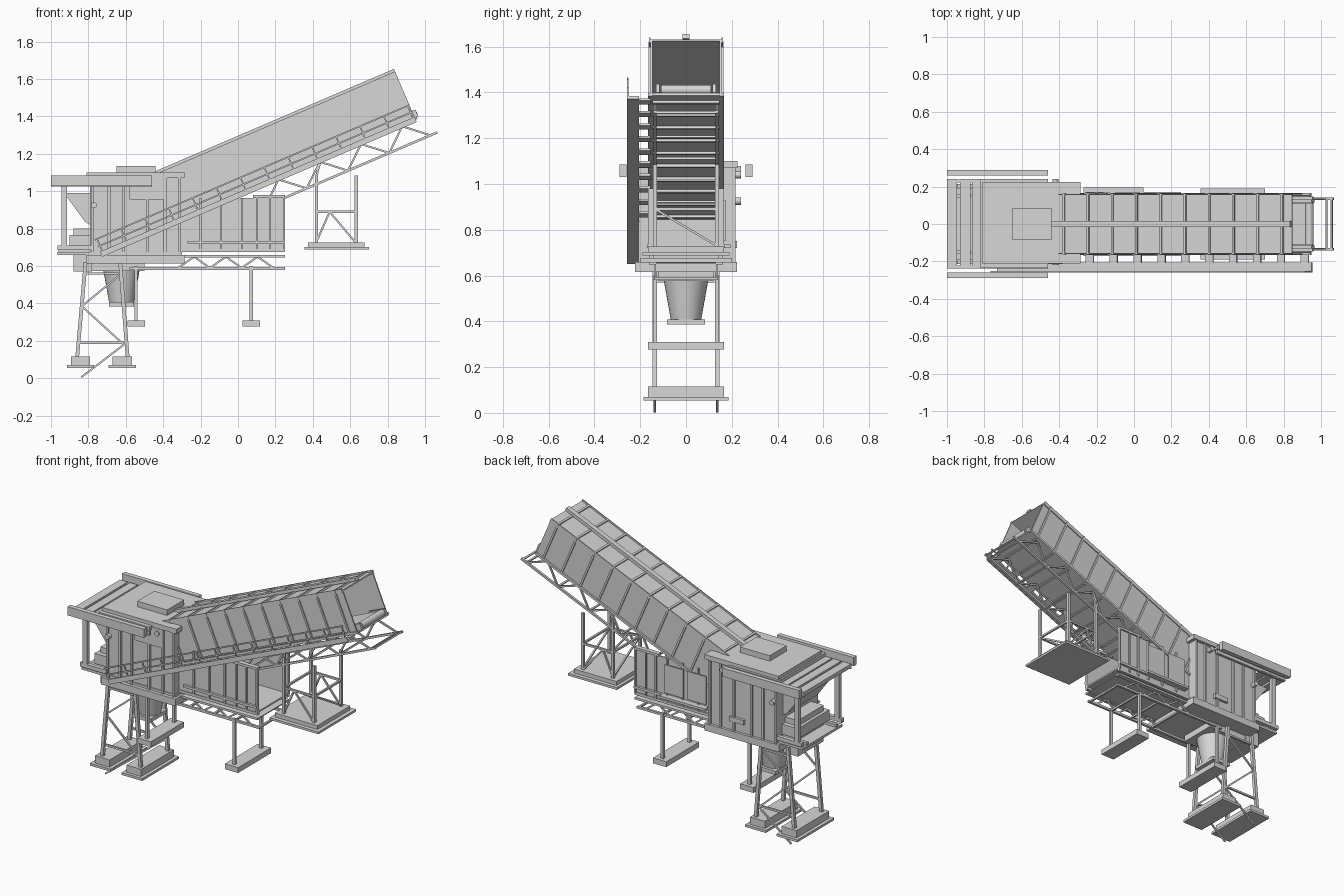
import bpy, bmesh, math
from mathutils import Vector, Matrix

steel = bpy.data.materials.new("light grey steel")
steel.diffuse_color = (0.68, 0.68, 0.68, 1)

ANG = math.radians(23.2)
# Gallery frame: x runs down the slope (negative = towards the house), z is square to the floor
SLOPE = Matrix.Translation((0.95, 0, 1.383)) @ Matrix.Rotation(-ANG, 4, 'Y')


class Part:
    """Collects boxes, bars and tapered tubes into one named object."""
    def __init__(self, name, frame=None):
        self.name, self.bm, self.frame = name, bmesh.new(), frame or Matrix()

    def box(self, x, y, z):
        size = Matrix.Diagonal((x[1] - x[0], y[1] - y[0], z[1] - z[0], 1))
        mid = Matrix.Translation(((x[0] + x[1]) / 2, (y[0] + y[1]) / 2, (z[0] + z[1]) / 2))
        bmesh.ops.create_cube(self.bm, size=1, matrix=mid @ size)
        return self

    def pair(self, x, y, z):
        self.box(x, y, z)
        return self.box(x, (-y[1], -y[0]), z)

    def bar(self, p, q, w=0.012):
        p, q = Vector(p), Vector(q)
        d = q - p
        rot = d.to_track_quat('Z', 'Y').to_matrix().to_4x4()
        m = Matrix.Translation((p + q) / 2) @ rot @ Matrix.Diagonal((w, w, d.length, 1))
        bmesh.ops.create_cube(self.bm, size=1, matrix=m)
        return self

    def bars(self, pts, y, w=0.012):
        # zigzag of bars in the xz plane, repeated on both sides
        for (a, b), (c, d) in zip(pts, pts[1:]):
            for s in (-y, y):
                self.bar((a, s, b), (c, s, d), w)
        return self

    def tube(self, at, r1, r2, depth, rot=None, sides=32):
        m = Matrix.Translation(at) @ (rot or Matrix())
        bmesh.ops.create_cone(self.bm, cap_ends=True, segments=sides, radius1=r1,
                              radius2=r2, depth=depth, matrix=m)
        return self

    def prism(self, profile, y0, y1):
        vs = [self.bm.verts.new((x, y0, z)) for x, z in profile]
        f = self.bm.faces.new(vs)
        ext = bmesh.ops.extrude_face_region(self.bm, geom=[f])['geom']
        bmesh.ops.translate(self.bm, vec=(0, y1 - y0, 0),
                            verts=[v for v in ext if isinstance(v, bmesh.types.BMVert)])
        return self

    def done(self, smooth=False):
        bmesh.ops.recalc_face_normals(self.bm, faces=self.bm.faces)
        me = bpy.data.meshes.new(self.name)
        self.bm.to_mesh(me)
        self.bm.free()
        me.materials.append(steel)
        ob = bpy.data.objects.new(self.name, me)
        ob.matrix_world = self.frame
        bpy.context.collection.objects.link(ob)
        if smooth:
            bpy.context.view_layer.objects.active = ob
            ob.select_set(True)
            bpy.ops.object.shade_smooth_by_angle()
            ob.select_set(False)


# ---- inclined gallery: open-ended roof, side walls and floor
L = 1.42
g = Part("gallery_shell", SLOPE)
g.box((-L, 0), (-0.155, 0.155), (0.262, 0.27))
g.pair((-L, 0), (0.147, 0.155), (0.0, 0.262))
g.box((-1.8, 0.01), (-0.147, 0.147), (0.0, 0.01))
g.done()

r = Part("gallery_ribs", SLOPE)
for i in range(10):
    x = -0.055 - i * 0.141
    r.box((x - 0.006, x + 0.006), (-0.163, 0.163), (0.27, 0.28))
    r.pair((x - 0.006, x + 0.006), (0.155, 0.163), (0.0, 0.27))
    r.box((x - 0.006, x + 0.006), (-0.147, 0.147), (-0.012, 0.0))
r.pair((-L, 0), (0.155, 0.161), (0.255, 0.28))
r.pair((-1.6, 0), (0.155, 0.165), (0.0, 0.015))
r.done()
Part("roof_ridge_rail", SLOPE).box((-1.42, 0), (-0.016, 0.016), (0.275, 0.295)).done()

# ---- belt and head roller at the open end
b = Part("belt", SLOPE)
b.box((-1.8, -0.01), (-0.11, 0.11), (0.035, 0.043))
b.tube((0.0, 0, 0.03), 0.022, 0.022, 0.22, Matrix.Rotation(math.pi / 2, 4, 'X'))
b.pair((-0.1, 0.02), (0.115, 0.13), (0.01, 0.05))
b.done()

# ---- walkway with handrail on the front side
w = Part("walkway", SLOPE)
w.box((-1.83, 0.0), (-0.255, -0.205), (-0.012, 0.0))
w.box((-1.83, 0.0), (-0.258, -0.25), (-0.014, 0.016))
for i in range(14):
    x = -0.02 - i * 0.139
    w.box((x - 0.045, x), (-0.21, -0.155), (-0.012, -0.002))
w.done()
h = Part("handrail", SLOPE)
for z in (0.045, 0.085):
    h.box((-1.83, 0), (-0.258, -0.251), (z - 0.004, z + 0.004))
for i in range(14):
    x = -0.01 - i * 0.139
    h.box((x - 0.004, x + 0.004), (-0.258, -0.251), (0, 0.085))
h.done()

# ---- light truss below the gallery
t = Part("gallery_truss", SLOPE)
zig = [(-0.92 + 0.12 * i, -0.005 if i % 2 else -0.108) for i in range(9)]
t.bars([(-0.94, -0.108), (0.08, -0.108)], 0.135, 0.013)
t.bars(zig, 0.135, 0.01)
for x, z in zig[::2] + [(0.07, -0.108)]:
    t.bar((x, -0.14, z), (x, 0.14, z), 0.01)
t.done()

# ---- support tower under the upper end
s = Part("upper_tower")
s.box((0.355, 0.70), (-0.19, 0.19), (0.688, 0.702))
s.box((0.375, 0.675), (-0.165, 0.165), (0.702, 0.727))
for x in (0.42, 0.632):
    s.bars([(x, 0.725), (x, 1.085)], 0.135, 0.017)
    s.bar((x, -0.135, 0.89), (x, 0.135, 0.89))
    s.bar((x, -0.135, 0.89), (x, 0.135, 0.73), 0.01)
s.bars([(0.42, 0.89), (0.632, 0.89)], 0.135)
s.bars([(0.42, 0.73), (0.49, 0.89), (0.625, 0.73)], 0.135, 0.01)
s.bars([(0.42, 1.085), (0.44, 1.16)], 0.135)
s.done()

# ---- lower open trough beside the house
c = Part("lower_trough")
c.pair((-0.31, 0.25), (0.145, 0.155), (0.69, 0.965))
c.box((-0.31, 0.25), (-0.145, 0.145), (0.69, 0.70))
for x in (-0.2, -0.09, 0.02, 0.10, 0.17, 0.245):
    c.pair((x - 0.005, x + 0.005), (0.155, 0.165), (0.69, 0.965))
c.pair((-0.27, 0.25), (0.155, 0.17), (0.72, 0.735))
c.pair((0.08, 0.25), (0.135, 0.165), (0.965, 0.98))
c.box((-0.27, 0.05), (0.165, 0.195), (0.72, 0.735))
for x in (-0.26, -0.10):
    c.box((x, x + 0.13), (0.165, 0.172), (0.75, 0.93))
c.done()

# ---- base frame below the trough
f = Part("base_frame")
f.pair((-0.96, 0.25), (0.14, 0.16), (0.675, 0.692))
f.pair((-0.30, 0.25), (0.13, 0.16), (0.645, 0.658))
f.pair((-0.58, 0.25), (0.125, 0.14), (0.58, 0.594))
f.bars([(-0.32 + 0.085 * i, 0.65 if i % 2 else 0.59) for i in range(7)], 0.135, 0.01)
for x in (-0.25, -0.08, 0.07, 0.24):
    f.box((x - 0.006, x + 0.006), (-0.14, 0.14), (0.58, 0.592))
f.box((-0.30, 0.25), (-0.13, 0.13), (0.65, 0.656))
f.done()

# ---- straight legs with strip feet
for n, x in (("middle_legs", -0.545), ("outer_legs", 0.07)):
    p = Part(n)
    p.bars([(x, 0.31), (x, 0.60)], 0.135, 0.018)
    p.box((x - 0.047, x + 0.047), (-0.166, 0.166), (0.276, 0.31))
    p.done()

# ---- braced trestle under the house
a = Part("trestle")
for top, foot in ((-0.815, -0.86), (-0.63, -0.59)):
    a.bars([(foot, 0.11), (top, 0.62)], 0.136, 0.02)
a.bars([(-0.82, 0.56), (-0.64, 0.56)], 0.136)
a.bars([(-0.85, 0.19), (-0.61, 0.19)], 0.136)
a.bars([(-0.635, 0.55), (-0.835, 0.385), (-0.61, 0.18), (-0.838, 0.006)], 0.136, 0.01)
a.done()
for n, x in (("left_foot", -0.842), ("right_foot", -0.619)):
    p = Part(n)
    p.box((x - 0.052, x + 0.052), (-0.165, 0.165), (0.068, 0.116))
    p.box((x - 0.073, x + 0.073), (-0.185, 0.185), (0.055, 0.07))
    p.done()

# ---- discharge hopper
p = Part("discharge_hopper")
p.tube((-0.623, 0, 0.50), 0.066, 0.1, 0.19)
p.done(smooth=True)
Part("hopper_lip").box((-0.69, -0.557), (-0.083, 0.083), (0.385, 0.408)).done()

# ---- house platform and walls
p = Part("house_platform")
p.box((-0.81, -0.285), (-0.222, 0.222), (0.615, 0.66))
p.box((-0.88, -0.5), (-0.12, 0.12), (0.575, 0.62))
p.box((-0.965, -0.3), (-0.2, 0.2), (0.66, 0.675))
p.pair((-0.965, -0.78), (0.19, 0.215), (0.685, 0.71))
p.done()
p = Part("house_walls")
p.box((-0.79, -0.31), (-0.195, 0.205), (0.66, 1.075))
for x in (-0.78, -0.69, -0.61, -0.485, -0.39, -0.315):
    p.box((x - 0.007, x + 0.007), (-0.207, 0.217), (0.66, 1.075))
p.box((-0.58, -0.38), (-0.213, -0.195), (0.955, 1.07))
p.box((-0.56, -0.46), (0.205, 0.222), (0.72, 0.75))
for x, z in ((-0.77, 0.925), (-0.42, 1.04)):
    p.tube((x, 0.01, z), 0.016, 0.016, 0.46, Matrix.Rotation(math.pi / 2, 4, 'X'), 16)
p.done()

# ---- roof, hatch and intake canopy
p = Part("house_roof")
p.box((-0.81, -0.287), (-0.21, 0.225), (1.07, 1.10))
p.box((-0.82, -0.46), (-0.235, 0.24), (1.055, 1.078))
p.done()
Part("roof_hatch").box((-0.65, -0.44), (-0.085, 0.085), (1.10, 1.135)).done()
p = Part("canopy_slats")
for x in (-1.0, -0.93, -0.865):
    p.box((x, x + 0.055), (-0.235, 0.24), (1.03, 1.055))
p.pair((-1.0, -0.46), (0.222, 0.238), (1.025, 1.05))
p.done()
Part("side_beams").pair((-1.0, -0.46), (0.26, 0.29), (1.03, 1.085)).done()
Part("canopy_posts").pair((-0.945, -0.915), (0.19, 0.215), (0.69, 1.035)).done()

# ---- intake chute and feeder blocks at the open end
Part("intake_chute").prism([(-0.93, 0.99), (-0.79, 0.99), (-0.79, 0.82), (-0.82, 0.84)],
                           -0.15, 0.15).done()
p = Part("feeder_blocks")
p.box((-0.88, -0.78), (-0.13, 0.13), (0.57, 0.80))
p.box((-0.9, -0.78), (-0.16, 0.16), (0.70, 0.765))
p.done()
